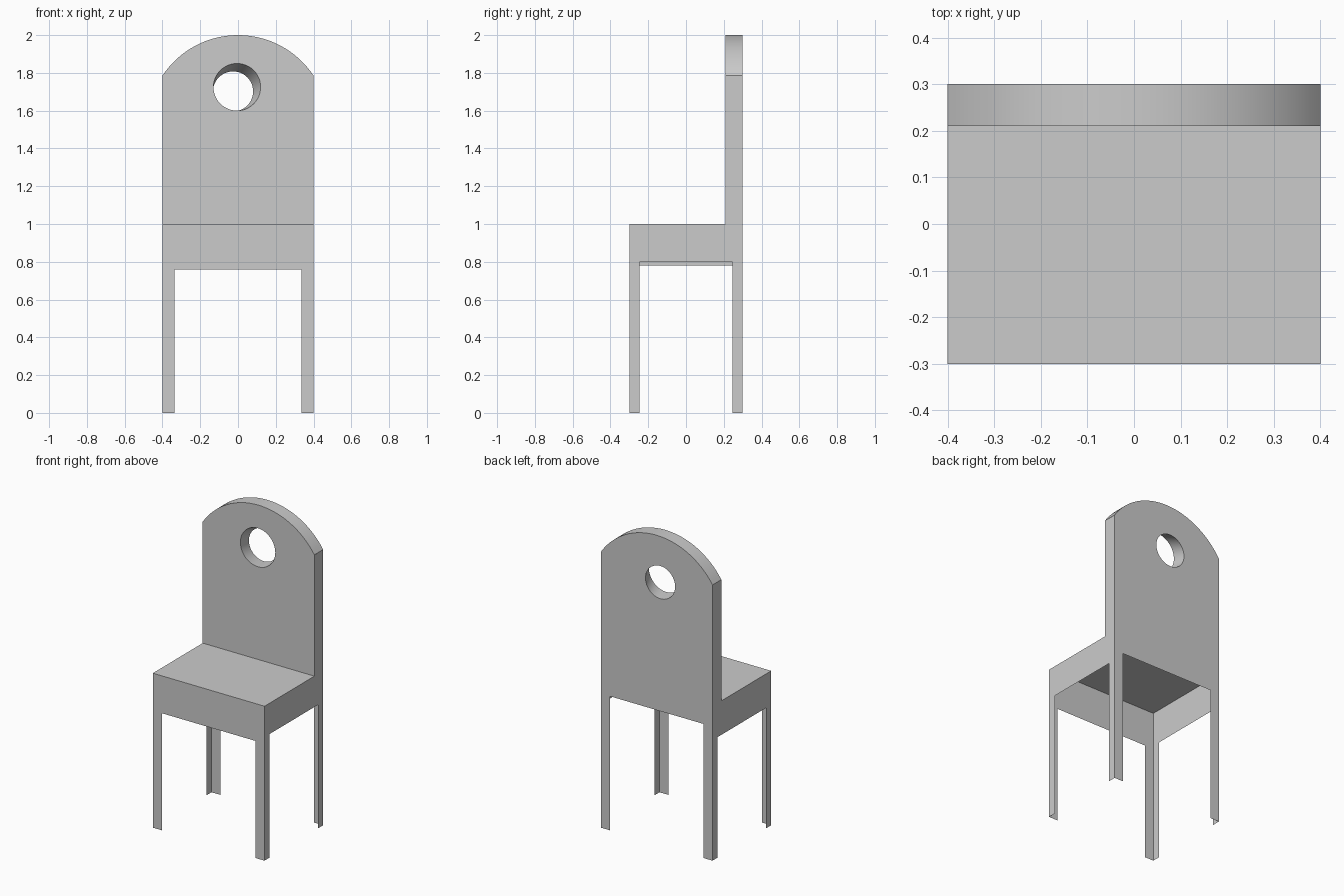
import bpy, bmesh, math
from mathutils import Vector

cube = bpy.data.objects.get("Cube")
if cube:
    bpy.data.objects.remove(cube)

grey = bpy.data.materials.new("plain grey")
grey.use_nodes = True
colour = (0.6, 0.6, 0.6, 1)
grey.diffuse_color = colour
grey.node_tree.nodes["Principled BSDF"].inputs["Base Color"].default_value = colour

# Main sizes: half width, front and back planes, face of the backrest, seat height
W, FRONT, BACK, REST, SEAT = 0.4, -0.3, 0.3, 0.21, 1.0
LEG_X, LEG_Y = 0.064, 0.053
ARCH_Z, ARCH_R, SHOULDER = 1.52, 0.48, 1.785


def finish(name, bm, smooth=False):
    mesh = bpy.data.meshes.new(name)
    bm.to_mesh(mesh)
    bm.free()
    mesh.materials.append(grey)
    obj = bpy.data.objects.new(name, mesh)
    bpy.context.collection.objects.link(obj)
    if smooth:
        bpy.ops.object.select_all(action="DESELECT")
        obj.select_set(True)
        bpy.context.view_layer.objects.active = obj
        bpy.ops.object.shade_smooth_by_angle(angle=math.radians(30))
    return obj


def turn_faces(faces, outward):
    """Point each face along outward(centre)."""
    for f in faces:
        f.normal_update()
        if f.normal.dot(outward(f.calc_center_median())) < 0:
            f.normal_flip()


def sheet(name, points, outward):
    bm = bmesh.new()
    face = bm.faces.new([bm.verts.new(p) for p in points])
    turn_faces([face], lambda c: Vector(outward))
    bmesh.ops.triangulate(bm, faces=bm.faces[:])
    return finish(name, bm)


def legged_edge(a, b, leg, rail):
    """Lower outline from a to b: two legs with a rail between them."""
    return [(a, 0), (a + leg, 0), (a + leg, rail),
            (b - leg, rail), (b - leg, 0), (b, 0)]


def loop(bm, outline, y):
    verts = [bm.verts.new((x, y, z)) for x, z in outline]
    edges = [bm.edges.new((v, verts[i - 1])) for i, v in enumerate(verts)]
    return verts, edges


def circle(cx, cz, r, n=48):
    return [(cx + r * math.cos(math.tau * i / n), cz + r * math.sin(math.tau * i / n))
            for i in range(n)]


# Seat top
sheet("seat", [(-W, FRONT, SEAT), (W, FRONT, SEAT), (W, REST, SEAT), (-W, REST, SEAT)],
      (0, 0, 1))

# Front rail with its two leg faces
front = legged_edge(-W, W, LEG_X, 0.758) + [(W, SEAT), (-W, SEAT)]
sheet("front_rail_and_legs", [(x, FRONT, z) for x, z in front], (0, -1, 0))

# Side rails with leg faces and the sides of the backrest
for name, side, rail in (("left", 1, 0.8), ("right", -1, 0.78)):
    outline = legged_edge(FRONT, BACK, LEG_Y, rail)
    outline += [(BACK, SHOULDER), (REST, SHOULDER), (REST, SEAT), (FRONT, SEAT)]
    sheet(name + "_rail_and_legs", [(side * W, y, z) for y, z in outline], (side, 0, 0))

# Backrest: arched front and back faces with a tapered, slanted round hole
half = math.asin(W / ARCH_R)
STEPS = 32
arch = []
for i in range(STEPS + 1):
    a = half * (1 - 2 * i / STEPS)
    arch.append((ARCH_R * math.sin(a), ARCH_Z + ARCH_R * math.cos(a)))

bm = bmesh.new()
arches, holes = [], []
for y, lower, hole in (
        (REST, [(-W, SEAT), (W, SEAT)], circle(-0.005, 1.725, 0.125)),
        (BACK, legged_edge(-W, W, LEG_X, 0.868), circle(-0.026, 1.702, 0.106))):
    outer, outer_edges = loop(bm, lower + arch, y)
    inner, inner_edges = loop(bm, hole, y)
    filled = bmesh.ops.triangle_fill(bm, use_beauty=True, edges=outer_edges + inner_edges)
    faces = [g for g in filled["geom"] if isinstance(g, bmesh.types.BMFace)]
    direction = Vector((0, -1 if y == REST else 1, 0))
    turn_faces(faces, lambda c: direction)
    arches.append(outer[len(lower):])
    holes.append(inner)

# Arched top edge
a, b = arches
top = [bm.faces.new((a[i], a[i + 1], b[i + 1], b[i])) for i in range(STEPS)]
turn_faces(top, lambda c: Vector((c.x, 0, c.z - ARCH_Z)))

# Wall of the hole
a, b = holes
wall = [bm.faces.new((a[i - 1], a[i], b[i], b[i - 1])) for i in range(len(a))]
turn_faces(wall, lambda c: Vector((-0.015 - c.x, 0, 1.713 - c.z)))
finish("backrest_and_rear_legs", bm, smooth=True)
